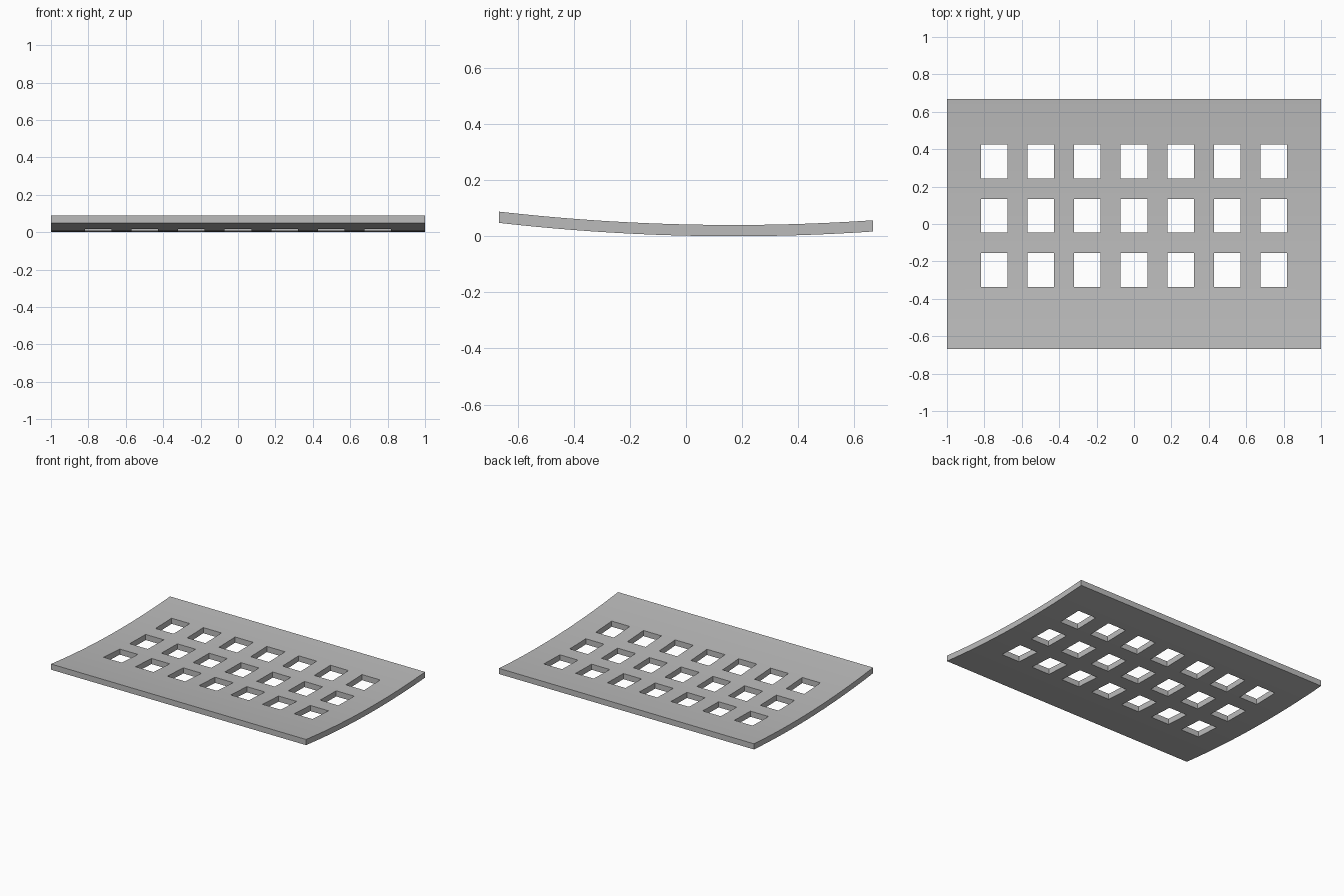
import bpy
import bmesh

cube = bpy.data.objects.get("Cube")
if cube:
    bpy.data.objects.remove(cube, do_unlink=True)

HALF_LENGTH, HALF_WIDTH, THICKNESS = 1.0, 0.667, 0.04
HOLE_X, HOLE_Y = 0.142, 0.18
columns = [0.249 * i for i in range(-3, 4)]
rows = [0.044 + 0.29 * j for j in (-1, 0, 1)]


def sag(y):
    """Height of the underside across the curved width."""
    return 0.068 * (y - 0.17) ** 2


def breaks(centres, size, half, steps):
    """Grid lines at the hole edges, with each span cut into steps."""
    edges = [-half] + [c + s * size / 2 for c in centres for s in (-1, 1)] + [half]
    lines = [a + (b - a) * k / steps for a, b in zip(edges, edges[1:]) for k in range(steps)]
    return lines + [half]


def in_hole(x, y):
    return (any(abs(x - c) < HOLE_X / 2 for c in columns)
            and any(abs(y - r) < HOLE_Y / 2 for r in rows))


# Curved sheet with open cells for the holes
xs = breaks(columns, HOLE_X, HALF_LENGTH, 1)
ys = breaks(rows, HOLE_Y, HALF_WIDTH, 5)
bm = bmesh.new()
grid = [[bm.verts.new((x, y, sag(y))) for y in ys] for x in xs]
for i in range(len(xs) - 1):
    for j in range(len(ys) - 1):
        if not in_hole((xs[i] + xs[i + 1]) / 2, (ys[j] + ys[j + 1]) / 2):
            bm.faces.new((grid[i][j], grid[i + 1][j], grid[i + 1][j + 1], grid[i][j + 1]))
bmesh.ops.delete(bm, geom=[v for v in bm.verts if not v.link_faces], context='VERTS')

# Raise it straight up to give the plate its thickness and hole walls
raised = bmesh.ops.extrude_face_region(bm, geom=bm.faces[:], use_keep_orig=True)
top_verts = [g for g in raised["geom"] if isinstance(g, bmesh.types.BMVert)]
bmesh.ops.translate(bm, verts=top_verts, vec=(0, 0, THICKNESS))
bmesh.ops.recalc_face_normals(bm, faces=bm.faces[:])

mesh = bpy.data.meshes.new("perforated_plate")
bm.to_mesh(mesh)
bm.free()
plate = bpy.data.objects.new("perforated_plate", mesh)
bpy.context.collection.objects.link(plate)

# Plain grey
grey = bpy.data.materials.new("plain grey")
grey.use_nodes = True
colour = (0.5, 0.5, 0.5, 1)
grey.diffuse_color = colour
grey.node_tree.nodes["Principled BSDF"].inputs["Base Color"].default_value = colour
mesh.materials.append(grey)

bpy.context.view_layer.objects.active = plate
plate.select_set(True)
bpy.ops.object.shade_smooth_by_angle()
